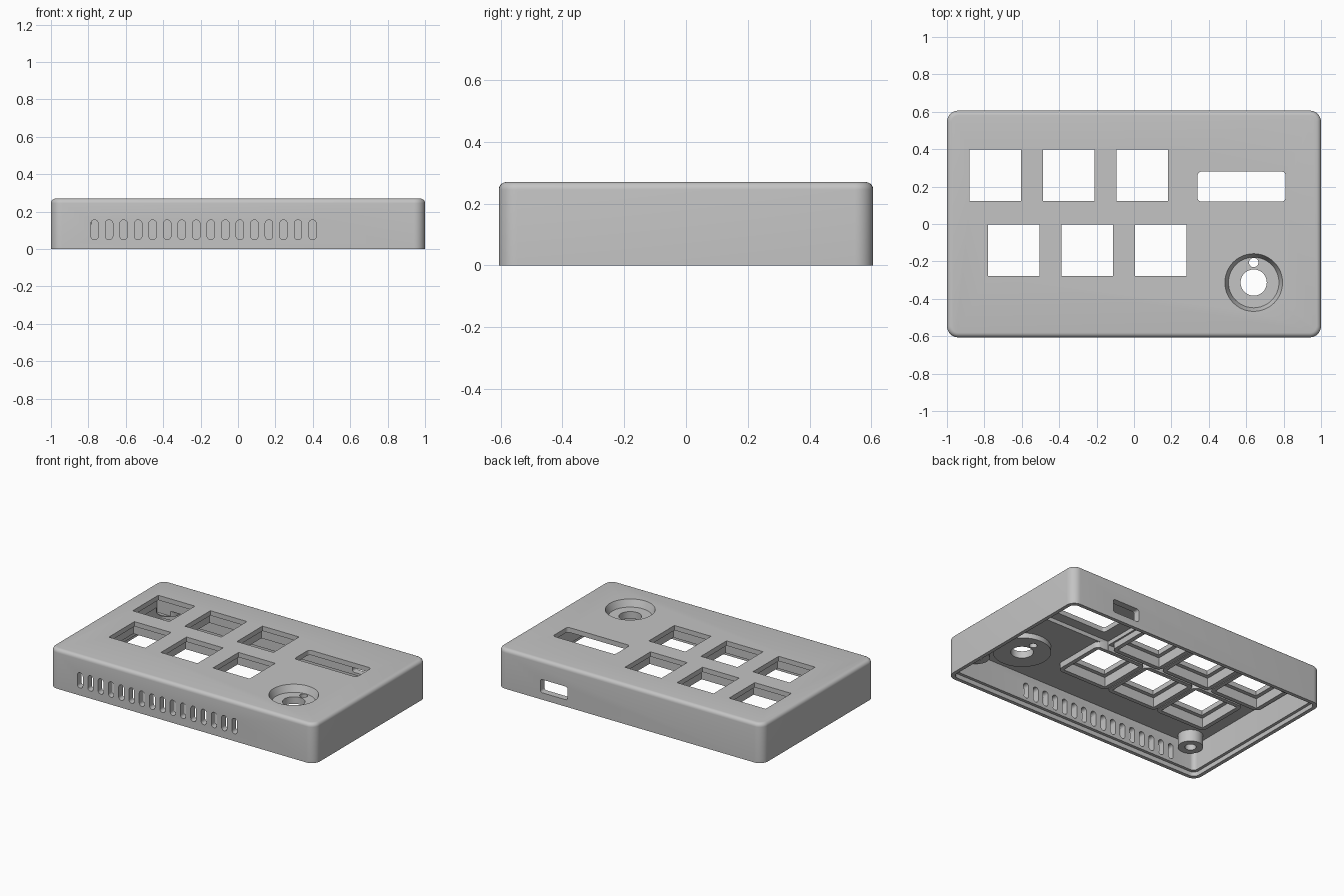
import bpy, bmesh
from math import cos, sin, pi, radians

old = bpy.data.objects.get("Cube")
if old:
    bpy.data.objects.remove(old, do_unlink=True)

grey = bpy.data.materials.new("matte_grey")
grey.use_nodes = True
COLOUR = (0.55, 0.55, 0.55, 1)
grey.diffuse_color = COLOUR
grey.node_tree.nodes["Principled BSDF"].inputs["Base Color"].default_value = COLOUR


def finish(name, bm):
    bmesh.ops.recalc_face_normals(bm, faces=bm.faces)
    mesh = bpy.data.meshes.new(name)
    bm.to_mesh(mesh)
    bm.free()
    mesh.materials.append(grey)
    obj = bpy.data.objects.new(name, mesh)
    bpy.context.collection.objects.link(obj)
    return obj


def rounded_box(name, centre, size, r=0.0, axis="z", fillet=0.0):
    """Rounded rectangle extruded along z or y, with an optional top fillet."""
    w, d, h = size if axis == "z" else (size[0], size[2], size[1])
    outline = []
    for i, (sx, sy) in enumerate([(1, 1), (-1, 1), (-1, -1), (1, -1)]):
        steps = 8 if r else 0
        for k in range(steps + 1):
            a = i * pi / 2 + (k / steps * pi / 2 if steps else 0)
            outline.append((sx * (w / 2 - r) + r * cos(a), sy * (d / 2 - r) + r * sin(a)))
    bm = bmesh.new()
    base = bm.faces.new([bm.verts.new((x, y, -h / 2)) for x, y in outline])
    top = bmesh.ops.extrude_face_region(bm, geom=[base])["geom"]
    bmesh.ops.translate(bm, vec=(0, 0, h), verts=[v for v in top if isinstance(v, bmesh.types.BMVert)])
    if fillet:
        edges = [e for e in bm.edges if all(v.co.z > 0 for v in e.verts)]
        bmesh.ops.bevel(bm, geom=edges, offset=fillet, segments=5, profile=0.5, affect="EDGES")
    for v in bm.verts:
        x, y, z = v.co
        if axis == "y":
            x, y, z = x, -z, y
        v.co = (x + centre[0], y + centre[1], z + centre[2])
    return finish(name, bm)


def box_between(name, xs, ys, zs, r=0.0):
    lo, hi = zip(xs, ys, zs)
    return rounded_box(name, [(a + b) / 2 for a, b in zip(lo, hi)], [b - a for a, b in zip(lo, hi)], r)


def cylinder(name, x, y, z0, z1, r0, r1=None):
    bm = bmesh.new()
    bmesh.ops.create_cone(bm, cap_ends=True, segments=48, radius1=r0,
                          radius2=r0 if r1 is None else r1, depth=z1 - z0)
    bmesh.ops.translate(bm, vec=(x, y, (z0 + z1) / 2), verts=bm.verts)
    return finish(name, bm)


def combine(target, tool, operation):
    mod = target.modifiers.new(tool.name, "BOOLEAN")
    mod.object, mod.operation, mod.solver = tool, operation, "EXACT"
    bpy.context.view_layer.update()
    graph = bpy.context.evaluated_depsgraph_get()
    mesh = bpy.data.meshes.new_from_object(target.evaluated_get(graph))
    target.modifiers.clear()
    target.data = mesh
    bpy.data.objects.remove(tool, do_unlink=True)


W, D, H = 2.0, 1.212, 0.27
CEILING, PLATE = 0.21, 0.237
KNOB = (0.64, -0.313)

# Outer shell, inner cavity and the stepped rim for the base plate
case = rounded_box("case_shell", (0, 0, H / 2), (W, D, H), 0.06, fillet=0.025)


def cut(tool):
    combine(case, tool, "DIFFERENCE")


def add(tool):
    combine(case, tool, "UNION")


cut(rounded_box("cavity", (0, 0, CEILING / 2 - 0.05), (W - 0.09, D - 0.09, CEILING + 0.1), 0.03))
cut(rounded_box("rim_step", (0, 0, -0.035), (W - 0.05, D - 0.05, 0.13), 0.04))

# Corner screw posts with blind holes
for sx in (-1, 1):
    for sy in (-1, 1):
        add(cylinder("screw_post", sx * 0.86, sy * 0.482, 0.13, CEILING + 0.02, 0.078))
        cut(cylinder("screw_hole", sx * 0.86, sy * 0.482, 0.05, 0.21, 0.035))

# Knob well: boss below, tapered recess above, shaft hole and locating hole
add(cylinder("knob_boss", *KNOB, 0.175, CEILING + 0.02, 0.18))
cut(cylinder("knob_recess", *KNOB, 0.223, H + 0.004, 0.135, 0.156))
cut(cylinder("shaft_hole", *KNOB, 0.05, 0.25, 0.07))
cut(cylinder("locating_hole", KNOB[0], KNOB[1] + 0.107, 0.05, 0.25, 0.025))

# Two staggered rows of square key openings, each inside a collar below the plate
keys = [(x0 + i * 0.393, y) for x0, y in ((-0.742, 0.26), (-0.642, -0.14)) for i in range(3)]
for x, y in keys:
    add(rounded_box("key_collar", (x, y, 0.195), (0.388, 0.388, 0.05), 0.04))
for x, y in keys:
    cut(rounded_box("key_opening", (x, y, 0.25), (0.276, 0.276, 0.2)))
    cut(rounded_box("key_pocket", (x, y, PLATE - 0.05), (0.33, 0.33, 0.1)))

# Display window and its inner recess
cut(box_between("display_window", (0.34, 0.81), (0.12, 0.28), (0.15, 0.35), 0.02))
cut(box_between("display_recess", (0.25, 0.9), (0.05, 0.38), (0.16, PLATE)))

# Row of ventilation slots through the front wall
for i in range(16):
    cut(rounded_box("vent_slot", (-0.767 + i * 0.0777, -0.58, 0.103), (0.04, 0.1, 0.105), 0.0195, "y"))

# Cable port through the back wall
cut(rounded_box("cable_port", (0.572, 0.58, 0.092), (0.205, 0.1, 0.09), 0.015, "y"))

# Smooth the rounded edges and keep the others sharp
bpy.ops.object.select_all(action="DESELECT")
case.select_set(True)
bpy.context.view_layer.objects.active = case
bpy.ops.object.shade_smooth_by_angle(angle=radians(30))
